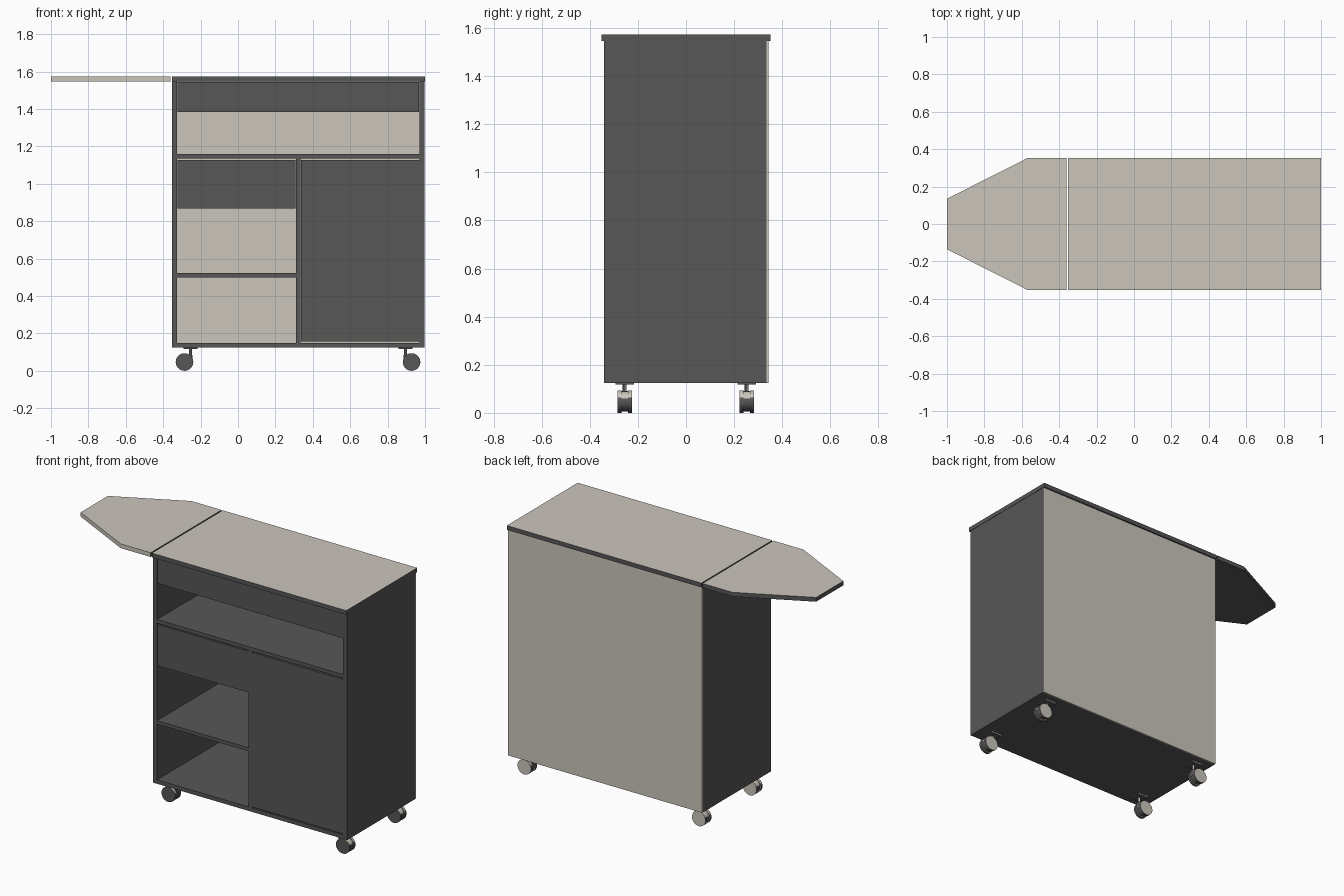
import bpy, bmesh, math
from mathutils import Matrix, Vector

if "Cube" in bpy.data.objects:
    bpy.data.objects.remove(bpy.data.objects["Cube"])


def material(name, rgb):
    m = bpy.data.materials.new(name)
    m.diffuse_color = (*rgb, 1)
    m.use_nodes = True
    m.node_tree.nodes["Principled BSDF"].inputs["Base Color"].default_value = m.diffuse_color
    return m


DARK = material("charcoal", (0.095, 0.095, 0.095))
LIGHT = material("pale_stone", (0.60, 0.56, 0.50))


def finish(name, bm, mat=DARK, light_rule=None):
    """Make an object; faces whose normal satisfies light_rule get the pale colour."""
    bmesh.ops.recalc_face_normals(bm, faces=bm.faces)
    bm.normal_update()
    me = bpy.data.meshes.new(name)
    ob = bpy.data.objects.new(name, me)
    bpy.context.collection.objects.link(ob)
    me.materials.append(mat)
    if light_rule:
        me.materials.append(LIGHT)
        for f in bm.faces:
            f.material_index = int(light_rule(f.normal))
    bm.to_mesh(me)
    bm.free()
    return ob


def add_box(bm, x0, x1, y0, y1, z0, z1):
    size = Matrix.Diagonal((x1 - x0, y1 - y0, z1 - z0, 1))
    mid = Vector(((x0 + x1) / 2, (y0 + y1) / 2, (z0 + z1) / 2))
    bmesh.ops.create_cube(bm, size=1, matrix=Matrix.Translation(mid) @ size)


def add_cyl(bm, centre, r, depth, axis, n=24):
    rot = Matrix.Rotation(math.pi / 2, 4, 'X') if axis == 'Y' else Matrix()
    bmesh.ops.create_cone(bm, cap_ends=True, segments=n, radius1=r, radius2=r,
                          depth=depth, matrix=Matrix.Translation(centre) @ rot)


def box(name, *dims, mat=DARK, light_rule=None):
    bm = bmesh.new()
    add_box(bm, *dims)
    return finish(name, bm, mat, light_rule)


X0, X1, F, B = -0.353, 0.998, -0.34, 0.335      # cabinet outline
IX0, IX1 = -0.325, 0.97                         # inside of the side panels

# cabinet panels
box("left_side", X0, IX0, F, B, 0.125, 1.546)
box("right_side", IX1, X1, F, B, 0.125, 1.546)
box("bottom_panel", IX0, IX1, F, B, 0.125, 0.15)
box("upper_shelf", IX0, IX1, F, B, 1.135, 1.158)
box("divider", 0.31, 0.335, F, B, 0.15, 1.135)
box("middle_shelf", IX0, 0.31, F, B, 0.5, 0.522)
box("back_panel", X0, X1, B, 0.343, 0.125, 1.546, mat=LIGHT)

# door and drawers, flush with the frame
box("door", 0.337, IX1, F, F + 0.025, 0.156, 1.127)


def drawer(name, x0, x1, z0, z1):
    bm = bmesh.new()
    add_box(bm, x0, x1, F + 0.002, F + 0.025, z0, z1)
    add_box(bm, x0 + 0.01, x1 - 0.01, F + 0.025, B - 0.02, z0 + 0.01, z1 - 0.02)
    finish(name, bm)


drawer("top_drawer", IX0 + 0.002, IX1 - 0.002, 1.385, 1.544)
drawer("small_drawer", IX0 + 0.002, 0.308, 0.868, 1.127)

# worktop, pale only on top
box("worktop", -0.353, 1.0, -0.352, 0.352, 1.546, 1.573,
    light_rule=lambda n: n.z > 0.5)

# tapered side leaf, pale on top and front edges
half = [(-1.0, 0.135), (-0.57, 0.352), (-0.361, 0.352)]
outline = half + [(x, -y) for x, y in reversed(half)]
bm = bmesh.new()
face = bm.faces.new([bm.verts.new((x, y, 1.546)) for x, y in outline])
ext = bmesh.ops.extrude_face_region(bm, geom=[face], use_keep_orig=True)
bmesh.ops.translate(bm, vec=(0, 0, 0.027),
                    verts=[g for g in ext["geom"] if isinstance(g, bmesh.types.BMVert)])
finish("side_leaf", bm, light_rule=lambda n: n.z > 0.5 or n.y < -0.5)


# twin wheel casters, trailing outwards
def caster(name, x, y, out):
    wx = x + out * 0.032
    bm = bmesh.new()
    add_box(bm, x - 0.038, x + 0.038, y - 0.038, y + 0.038, 0.117, 0.125)   # plate
    add_cyl(bm, (x, y, 0.09), 0.008, 0.06, 'Z', 12)                         # stem
    add_cyl(bm, (wx, y, 0.048), 0.042, 0.026, 'Y')                          # hub hood
    hood = sorted((x - out * 0.01, wx))
    add_box(bm, *hood, y - 0.013, y + 0.013, 0.04, 0.085)                   # fork
    for s in (-1, 1):
        add_cyl(bm, (wx, y + s * 0.0215, 0.047), 0.047, 0.017, 'Y', 32)     # wheels
    ob = finish(name, bm, light_rule=lambda n: n.y > 0.5 or n.z > 0.3)
    bpy.context.view_layer.objects.active = ob
    bpy.ops.object.select_all(action='DESELECT')
    ob.select_set(True)
    bpy.ops.object.shade_smooth_by_angle(angle=math.radians(35))


for side, x, out in (("left", -0.254, -1), ("right", 0.896, 1)):
    for end, y in (("front", -0.255), ("back", 0.252)):
        caster(f"{end}_{side}_caster", x, y, out)
